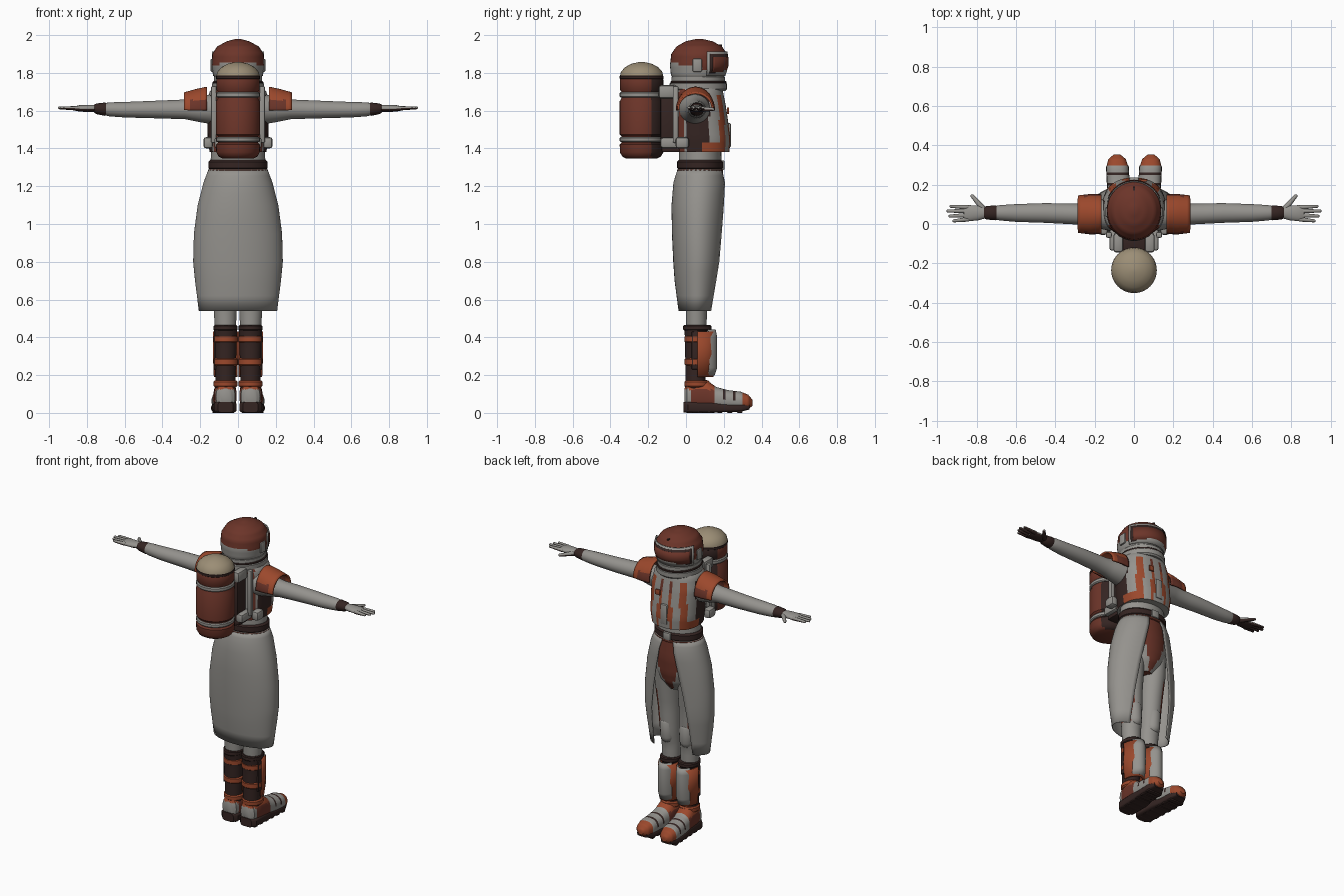
import bpy, bmesh
from math import sin, cos, radians, degrees, atan2, copysign
from mathutils import Vector, Matrix

cube = bpy.data.objects.get("Cube")
if cube:
    bpy.data.objects.remove(cube)

# Palette
PALETTE = {
    "grey cloth": (0.30, 0.29, 0.27), "burnt orange": (0.33, 0.065, 0.025),
    "red brown": (0.15, 0.035, 0.022), "dark rubber": (0.035, 0.018, 0.016),
    "tan cap": (0.33, 0.27, 0.18)}
MATS = {}
for label, rgb in PALETTE.items():
    m = bpy.data.materials.new(label)
    m.use_nodes = True
    m.diffuse_color = (*rgb, 1)
    node = next(n for n in m.node_tree.nodes if n.type == 'BSDF_PRINCIPLED')
    node.inputs["Base Color"].default_value = (*rgb, 1)
    node.inputs["Roughness"].default_value = 0.8
    MATS[label] = m
GREY, ORANGE, BROWN, DARK, TAN = PALETTE
parts = []


def finish(name, bm, mat, rule=None, mirror=False, thick=0):
    """Turn a bmesh into an object, colour it and add its modifiers."""
    bmesh.ops.recalc_face_normals(bm, faces=bm.faces)
    me = bpy.data.meshes.new(name)
    names = [mat] + [n for n in PALETTE if n != mat] if rule else [mat]
    for n in names:
        me.materials.append(MATS[n])
    if rule:
        for f in bm.faces:
            f.material_index = names.index(rule(f.calc_center_median(), f.normal) or mat)
    bm.to_mesh(me)
    bm.free()
    ob = bpy.data.objects.new(name, me)
    bpy.context.collection.objects.link(ob)
    if thick:
        mod = ob.modifiers.new("thickness", 'SOLIDIFY')
        mod.thickness, mod.offset = thick, 0
    if mirror:
        ob.modifiers.new("mirror", 'MIRROR')
    parts.append(ob)
    return ob


def tube(name, rings, mat, axis='Z', arc=None, seg=32, sub=1, power=1, thick=0.006, **kw):
    """Loft rings (t, centre a, centre b, radius a, radius b) along an axis.
    arc(t) gives start and end degrees for an open sheet."""
    fine = []
    for lo, hi in zip(rings, rings[1:]):
        fine += [[p + (q - p) * i / sub for p, q in zip(lo, hi)] for i in range(sub)]
    fine.append(rings[-1])
    bm, loops = bmesh.new(), []
    for t, a, b, ra, rb in fine:
        start, end = arc(t) if arc else (0, 360)
        loop = []
        for i in range(seg + 1 if arc else seg):
            w = radians(start + (end - start) * i / seg)
            u = a + ra * copysign(abs(cos(w)) ** power, cos(w))
            v = b + rb * copysign(abs(sin(w)) ** power, sin(w))
            loop.append(bm.verts.new({'Z': (u, v, t), 'X': (t, u, v), 'Y': (u, t, v)}[axis]))
        loops.append(loop)
    for lo, hi in zip(loops, loops[1:]):
        for i in range(seg):
            j = (i + 1) % len(lo)
            bm.faces.new((lo[i], lo[j], hi[j], hi[i]))
    if not arc:
        bm.faces.new(loops[0])
        bm.faces.new(loops[-1])
    return finish(name, bm, mat, thick=thick if arc else 0, **kw)


def band(name, z0, z1, a, b, ra, rb, mat, **kw):
    """Short ring with softened rims."""
    e = (z1 - z0) / 5
    return tube(name, [(z0, a, b, ra - e, rb - e), (z0 + e, a, b, ra, rb),
                       (z1 - e, a, b, ra, rb), (z1, a, b, ra - e, rb - e)], mat, **kw)


def box(name, centre, size, mat, bevel=0.008, **kw):
    bm = bmesh.new()
    bmesh.ops.create_cube(bm, size=1, matrix=Matrix.Translation(centre) @ Matrix.Diagonal((*size, 1)))
    bmesh.ops.bevel(bm, geom=bm.edges[:], offset=bevel, segments=2, affect='EDGES', profile=0.5)
    return finish(name, bm, mat, **kw)


def limb(name, start, end, r0, r1, mat, flat=1, **kw):
    """Rounded tapering rod between two points."""
    start, end = Vector(start), Vector(end)
    bm = bmesh.new()
    bmesh.ops.create_uvsphere(bm, u_segments=12, v_segments=8, radius=1)
    rot = (end - start).to_track_quat('Z', 'Y').to_matrix()
    for v in bm.verts:
        top = v.co.z > 0.01
        p = rot @ (v.co * (r1 if top else r0))
        p.z *= flat
        v.co = p + (end if top else start)
    return finish(name, bm, mat, **kw)


# Helmet, visor and collar
tube("helmet", [(1.72, 0, .065, .11, .12), (1.76, 0, .065, .115, .13), (1.79, 0, .06, .132, .14),
                (1.84, 0, .065, .14, .15), (1.9, 0, .07, .136, .148), (1.94, 0, .07, .11, .12),
                (1.967, 0, .07, .06, .072), (1.98, 0, .07, .012, .015)], BROWN, sub=4, seg=40,
     rule=lambda c, n: GREY if c.z < 1.84 - c.y * 0.2 else None)
for name, z0, z1, grow, edge, mat in (("visor_frame", 1.785, 1.913, 0, 18, GREY),
                                      ("visor_trim", 1.797, 1.9, .003, 24, DARK),
                                      ("visor", 1.805, 1.885, .006, 30, BROWN)):
    tube(name, [(z0, 0, .065, .135 + grow, .14 + grow), (z0 + .03, 0, .065, .141 + grow, .15 + grow),
                (z1, 0, .065, .141 + grow, .151 + grow)], mat, arc=lambda t: (edge, 180 - edge))
box("helmet_ridge", (0, .155, 1.945), (.012, .07, .012), DARK, .003)
box("ear_unit", (.138, .06, 1.84), (.016, .05, .07), GREY, mirror=True)
band("collar_upper", 1.745, 1.785, 0, .065, .128, .142, GREY)
band("collar_lower", 1.705, 1.752, 0, .065, .138, .152, GREY)
band("collar_seam", 1.735, 1.757, 0, .066, .134, .148, DARK)


# Chest piece, striped by direction
def chest_colour(c, n):
    side = abs(degrees(atan2(c.x, c.y - .08)))
    if side > 125:
        return BROWN if side < 140 else None
    if c.z > 1.68:
        return None
    if 12 < side < 20:
        return ORANGE if c.z < 1.62 else BROWN
    if 38 < side < 54 or (c.z < 1.43 and 54 <= side < 90):
        return ORANGE
    return DARK if 75 < side < 118 else None


tube("chest", [(1.38, 0, .085, .15, .145), (1.45, 0, .085, .16, .15), (1.55, 0, .08, .163, .142),
               (1.63, 0, .075, .165, .135), (1.70, 0, .066, .15, .13), (1.74, 0, .065, .12, .12)],
     GREY, seg=60, sub=4, power=.85, rule=chest_colour)
box("chest_badge", (.05, .222, 1.6), (.035, .012, .035), ORANGE, .004)
box("chest_panel", (0, .225, 1.47), (.05, .025, .13), GREY)
box("hip_pod", (.158, -.02, 1.43), (.05, .07, .06), GREY, .015, mirror=True)
box("back_strap", (.128, -.055, 1.58), (.03, .03, .3), GREY, mirror=True)

# Waist and belt
tube("waist", [(1.26, 0, .075, .148, .115), (1.4, 0, .075, .142, .112)], GREY)
band("belt", 1.285, 1.34, 0, .075, .157, .122, DARK)
band("belt_edge", 1.272, 1.29, 0, .075, .158, .122, BROWN)
box("buckle", (0, .195, 1.312), (.055, .02, .05), GREY)

# Pelvis with tapered front panel
tube("pelvis", [(.94, 0, .08, .05, .06), (1.0, 0, .078, .11, .105), (1.06, 0, .072, .15, .125),
                (1.16, 0, .072, .158, .13), (1.3, 0, .075, .145, .113)], GREY, seg=48, sub=4,
     rule=lambda c, n: BROWN if c.y > .08 and abs(c.x) < min(.08, (c.z - .93) * .45) else None)


# Long open coat skirt
def coat_gap(z):
    gap = 14 + 29 * (1.3 - z) / .76
    return 90 + gap, 450 - gap


tube("coat_skirt", [(.54, 0, .06, .205, .097), (.7, 0, .062, .225, .12), (.8, 0, .065, .235, .13),
                    (.95, 0, .065, .231, .137), (1.1, 0, .067, .211, .141),
                    (1.22, 0, .073, .18, .137), (1.29, 0, .075, .153, .117)],
     GREY, arc=coat_gap, seg=48, sub=2, thick=.005)

# Legs
tube("leg", [(.42, .066, .055, .055, .053), (.54, .068, .055, .06, .056), (.62, .07, .06, .062, .066),
             (.8, .078, .06, .07, .076), (.95, .083, .065, .077, .09), (1.08, .08, .07, .075, .1)],
     GREY, sub=4, mirror=True,
     rule=lambda c, n: BROWN if .58 < c.z < .93 and n.x > .45 and n.y > -.3 else None)
limb("knee_pad", (.07, .09, .6), (.074, .095, .68), .045, .045, GREY, mirror=True)

# Boot shafts with straps and shin plates
tube("boot_shaft", [(.1, .066, .055, .054, .056), (.2, .066, .05, .053, .052), (.34, .066, .05, .058, .055),
                    (.43, .066, .053, .06, .06), (.46, .066, .055, .064, .07)], DARK, mirror=True)
for z in (.27, .39):
    band("boot_strap", z - .022, z + .022, .066, .052, .064, .06, ORANGE, mirror=True)
tube("shin_side", [(.19, .066, .06, .056, .08), (.31, .066, .06, .061, .092), (.43, .066, .06, .061, .09)],
     ORANGE, arc=lambda t: (0, 180), thick=.012, mirror=True)
tube("shin_plate", [(.2, .066, .06, .054, .087), (.24, .066, .06, .056, .1), (.4, .066, .06, .057, .1),
                    (.44, .066, .06, .054, .092)], GREY, arc=lambda t: (38, 142), thick=.01, mirror=True)
band("boot_rim", .435, .465, .066, .06, .064, .075, DARK, mirror=True)
box("boot_clip", (.122, .05, .33), (.012, .04, .2), DARK, .004, mirror=True)


# Feet
def foot_colour(c, n):
    if c.y > .295:
        return ORANGE
    if c.y > .15:
        return DARK if c.z > .07 and (.195 < c.y < .21 or .245 < c.y < .257) else GREY
    if c.y < .025 and c.z < .125:
        return GREY
    return ORANGE if c.z > .125 else BROWN


tube("foot", [(-.008, .066, .08, .03, .05), (.005, .066, .085, .05, .07), (.06, .067, .09, .06, .085),
              (.11, .07, .088, .06, .085), (.16, .075, .075, .058, .062), (.22, .08, .068, .058, .053),
              (.29, .084, .062, .056, .05), (.33, .086, .058, .044, .038), (.352, .086, .053, .018, .016)],
     BROWN, axis='Y', sub=5, power=.85, mirror=True, rule=foot_colour)
tube("sole", [(-.012, .066, .03, .04, .028), (.01, .067, .03, .06, .03), (.14, .07, .03, .062, .03),
              (.2, .08, .026, .058, .022), (.29, .084, .026, .058, .02), (.335, .086, .034, .036, .016)],
     DARK, axis='Y', power=.45, mirror=True)
for i in range(6):
    box("tread", (.07 + i * .003, .02 + i * .053, .008), (.1, .028, .016), DARK, .003, mirror=True)
band("ankle_strap", .135, .172, .066, .058, .063, .066, ORANGE, mirror=True)

# Arms, shoulder guards and cuffs
tube("arm", [(.12, .05, 1.61, .085, .085), (.2, .05, 1.605, .068, .066), (.28, .05, 1.607, .053, .052),
             (.45, .056, 1.606, .05, .046), (.6, .056, 1.605, .045, .041), (.68, .057, 1.607, .039, .037),
             (.71, .057, 1.608, .033, .031)], GREY, axis='X', mirror=True, sub=2)
tube("shoulder_guard", [(.165, .05, 1.61, .096, .112), (.22, .05, 1.61, .098, .1), (.285, .05, 1.61, .09, .082)],
     ORANGE, axis='X', arc=lambda t: (-5, 185), thick=.01, sub=4, mirror=True,
     rule=lambda c, n: BROWN if c.z < 1.655 and c.x < .25 else None)
tube("cuff", [(.695, .057, 1.608, .034, .031), (.705, .057, 1.608, .038, .035),
              (.75, .057, 1.61, .034, .028), (.762, .057, 1.611, .028, .02)], DARK, axis='X', mirror=True)


# Gloves with dark palms
def glove(c, n):
    return DARK if n.z < -.25 else None


tube("palm", [(.745, .057, 1.612, .025, .018), (.79, .056, 1.612, .037, .019), (.84, .055, 1.612, .041, .017),
              (.865, .054, 1.612, .034, .011)], GREY, axis='X', sub=2, mirror=True, rule=glove)
for base, tip, reach in ((.024, .016, .915), (.045, .04, .935), (.066, .066, .945), (.085, .09, .93)):
    limb("finger", (.845, base, 1.612), (reach, tip, 1.615), .012, .008, GREY, mirror=True, rule=glove)
limb("thumb", (.765, .075, 1.608), (.822, .142, 1.607), .016, .009, GREY, mirror=True, rule=glove)

# Back tank
Y = -.235
tube("tank", [(1.348, 0, Y, .085, .085), (1.358, 0, Y, .103, .103), (1.38, 0, Y, .115, .115),
              (1.42, 0, Y, .116, .116), (1.43, 0, Y, .107, .107), (1.465, 0, Y, .107, .107),
              (1.475, 0, Y, .116, .116), (1.65, 0, Y, .116, .116), (1.665, 0, Y, .107, .107),
              (1.7, 0, Y, .107, .107), (1.712, 0, Y, .115, .115), (1.765, 0, Y, .115, .115),
              (1.785, 0, Y, .105, .105)], BROWN, seg=40,
     rule=lambda c, n: DARK if c.y > -.18 else None)
band("tank_band_low", 1.433, 1.46, 0, Y, .116, .116, GREY)
band("tank_band_high", 1.67, 1.698, 0, Y, .116, .116, GREY)
band("tank_rim", 1.765, 1.788, 0, Y, .116, .116, DARK)
tube("tank_cap", [(1.785, 0, Y, .114, .114), (1.805, 0, Y, .11, .11), (1.83, 0, Y, .088, .088),
                  (1.848, 0, Y, .055, .055), (1.858, 0, Y, .012, .012)], TAN, seg=40)

# Tank mount
box("mount_block", (0, -.09, 1.56), (.18, .09, .3), DARK)
box("mount_arm_high", (.08, -.095, 1.7), (.05, .1, .07), GREY, .015, mirror=True)
box("mount_arm_low", (.1, -.08, 1.43), (.05, .11, .055), GREY, .012, mirror=True)
box("mount_base", (0, -.08, 1.395), (.2, .1, .03), DARK)

# Shading
for ob in bpy.context.selected_objects:
    ob.select_set(False)
for ob in parts:
    ob.select_set(True)
bpy.context.view_layer.objects.active = parts[0]
bpy.ops.object.shade_smooth_by_angle(angle=radians(40))
